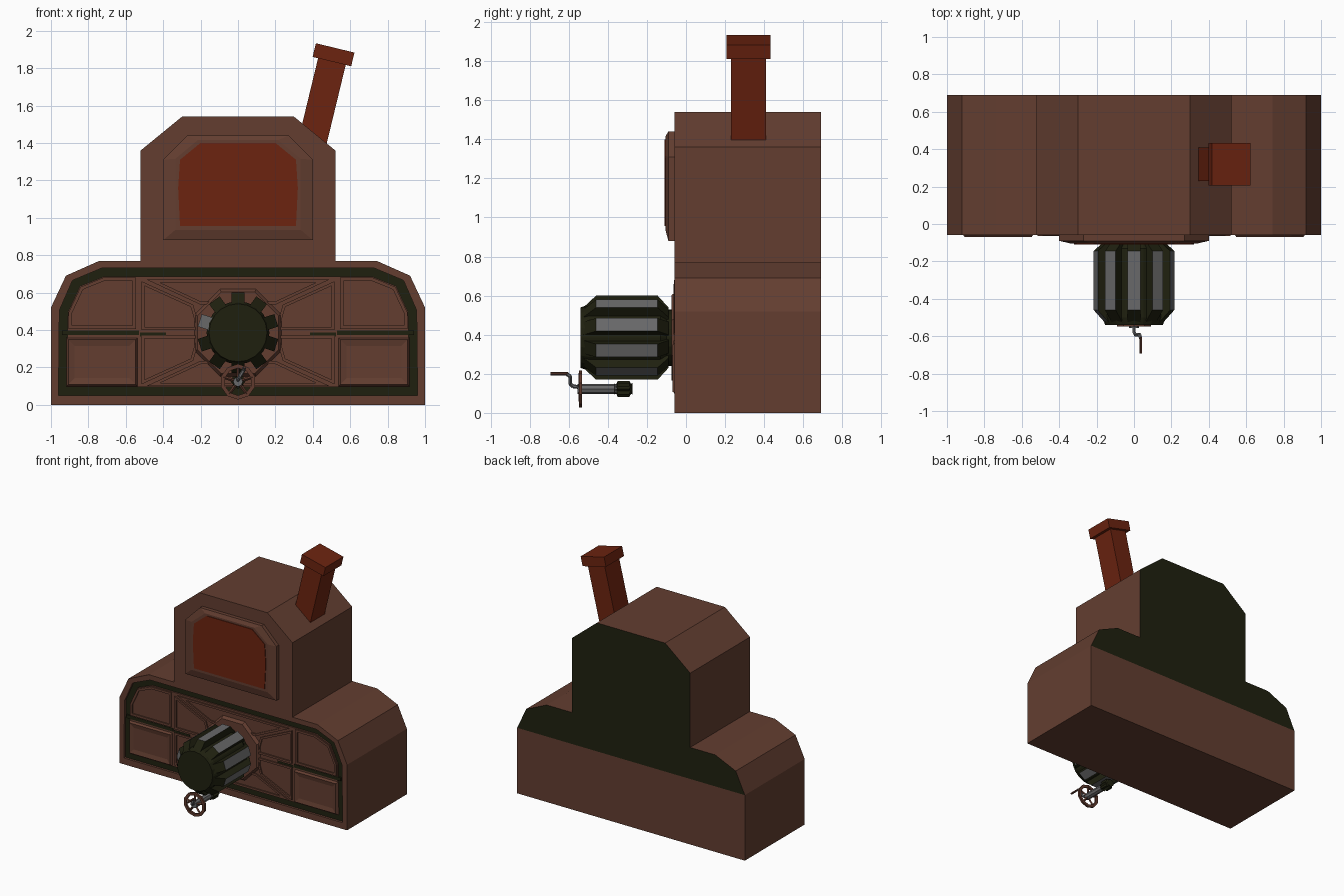
import bpy, bmesh, math
from mathutils import Vector

if "Cube" in bpy.data.objects:
    bpy.data.objects.remove(bpy.data.objects["Cube"])


def material(name, rgb):
    m = bpy.data.materials.new(name)
    m.diffuse_color = (*rgb, 1)
    m.use_nodes = True
    m.node_tree.nodes["Principled BSDF"].inputs["Base Color"].default_value = m.diffuse_color
    return m


BROWN = material("brown clay", (0.125, 0.048, 0.030))
GREEN = material("dark green", (0.0137, 0.0145, 0.0048))
RUST = material("rust red", (0.150, 0.017, 0.005))
GREY = material("grey steel", (0.140, 0.140, 0.142))
WOOD = material("handle brown", (0.115, 0.042, 0.026))


def loft(name, loops, mats, cyclic=False, rule=None, cut_z=None):
    """Bridge 3D loops of equal length; cap the ends, or join last to first."""
    bm = bmesh.new()
    rows = [[bm.verts.new(p) for p in loop] for loop in loops]
    n = len(rows[0])
    pairs = list(zip(rows, rows[1:]))
    if cyclic:
        pairs.append((rows[-1], rows[0]))
    else:
        bm.faces.new(rows[0])
        bm.faces.new(rows[-1])
    for a, b in pairs:
        for i in range(n):
            j = (i + 1) % n
            bm.faces.new((a[i], a[j], b[j], b[i]))
    if cut_z is not None:
        bmesh.ops.bisect_plane(bm, geom=bm.verts[:] + bm.edges[:] + bm.faces[:],
                               plane_co=(0, 0, cut_z), plane_no=(0, 0, 1))
    bmesh.ops.recalc_face_normals(bm, faces=bm.faces)
    if rule:
        for f in bm.faces:
            f.material_index = rule(f)
    me = bpy.data.meshes.new(name)
    bm.to_mesh(me)
    bm.free()
    for m in mats:
        me.materials.append(m)
    ob = bpy.data.objects.new(name, me)
    bpy.context.collection.objects.link(ob)
    return ob


def at(outline, y):
    return [(x, y, z) for x, z in outline]


def mirrored(half):
    return half + [(-x, z) for x, z in reversed(half)]


def circle(r, n, cx=0, cz=0, turn=90):
    return [(cx + r * math.cos(math.radians(turn) + math.tau * i / n),
             cz + r * math.sin(math.radians(turn) + math.tau * i / n)) for i in range(n)]


def inset(outline, d):
    """Shrink a convex outline by distance d."""
    n = len(outline)
    c = sum((Vector(p) for p in outline), Vector((0, 0))) / n
    lines = []
    for i in range(n):
        a, b = Vector(outline[i]), Vector(outline[(i + 1) % n])
        t = (b - a).normalized()
        nrm = Vector((-t.y, t.x))
        if nrm.dot(c - a) < 0:
            nrm = -nrm
        lines.append((nrm, nrm.dot(a) + d))
    out = []
    for i in range(n):
        (n1, d1), (n2, d2) = lines[i - 1], lines[i]
        det = n1.x * n2.y - n1.y * n2.x
        out.append(((d1 * n2.y - d2 * n1.y) / det, (n1.x * d2 - n2.x * d1) / det))
    return out


def ring(name, outer, inner, y_back, y_front, mat):
    return loft(name, [at(outer, y_back), at(outer, y_front),
                       at(inner, y_front), at(inner, y_back)], [mat], cyclic=True)


def rod(name, p, q, r, n, mat):
    p, q = Vector(p), Vector(q)
    rot = (q - p).to_track_quat('Z', 'Y')
    disc = [rot @ Vector((x, z, 0)) for x, z in circle(r, n)]
    return loft(name, [[p + v for v in disc], [q + v for v in disc]], [mat])


# Body: wide base and tall oven block, green on the upper back
back_rule = lambda f: int(f.normal.y > 0.9 and f.calc_center_median().z > 0.52)
base = mirrored([(1, 0), (1, 0.52), (0.92, 0.69), (0.74, 0.77)])
oven = mirrored([(0.52, 0.77), (0.52, 1.36), (0.30, 1.54)])
loft("base_block", [at(base, -0.04), at(base, 0.69)], [BROWN, GREEN], rule=back_rule, cut_z=0.52)
loft("oven_block", [at(oven, -0.06), at(oven, 0.69)], [BROWN, GREEN], rule=back_rule)

# Base front: rim, sunken green band, inner panel
band = mirrored([(0.96, 0.05), (0.955, 0.505), (0.885, 0.665), (0.73, 0.73)])
panel = mirrored([(0.915, 0.095), (0.91, 0.495), (0.845, 0.635), (0.72, 0.685)])
ring("base_rim", base, band, -0.04, -0.06, BROWN)
loft("green_band", [at(band, -0.038), at(band, -0.042)], [GREEN])
loft("inner_panel", [at(panel, -0.04), at(panel, -0.053)], [BROWN])

# Panels repeated on both sides
for s, side in ((1, "right"), (-1, "left")):
    flip = lambda pts: [(s * x, z) for x, z in pts]
    low = flip([(0.535, 0.097), (0.918, 0.097), (0.918, 0.36), (0.535, 0.36)])
    loft(f"{side}_lower_panel", [at(low, -0.05), at(inset(low, 0.012), -0.070),
                                 at(inset(low, 0.045), -0.062)], [BROWN])
    up = flip([(0.545, 0.405), (0.905, 0.405), (0.905, 0.495), (0.842, 0.63),
               (0.72, 0.68), (0.545, 0.68)])
    ring(f"{side}_upper_frame", up, inset(up, 0.018), -0.05, -0.062, BROWN)
    strip = flip([(0.53, 0.372), (0.94, 0.372), (0.94, 0.398), (0.53, 0.398)])
    loft(f"{side}_green_strip", [at(strip, -0.045), at(strip, -0.056)], [GREEN])
    dash = flip([(0.385, 0.366), (0.525, 0.366), (0.525, 0.386), (0.385, 0.386)])
    loft(f"{side}_green_dash", [at(dash, -0.05), at(dash, -0.056)], [GREEN])
    for v, part in ((1, "top"), (-1, "bottom")):
        wing = flip([(x, 0.385 + v * z) for x, z in
                     ((0.515, 0.015), (0.515, 0.275), (0.24, 0.15), (0.20, 0.015))])
        ring(f"{side}_{part}_wing_frame", wing, inset(wing, 0.016), -0.05, -0.063, BROWN)

# Upper and lower middle frames
for v, part in ((1, "top"), (-1, "bottom")):
    mid = [(x, 0.385 + v * z) for x, z in mirrored([(0.49, 0.285), (0.20, 0.15)])]
    ring(f"{part}_middle_frame", mid, inset(mid, 0.016), -0.05, -0.062, BROWN)

# Octagonal drum mount
loft("drum_mount", [at(circle(0.255, 8, 0, 0.385, 112.5), -0.05),
                    at(circle(0.235, 8, 0, 0.385, 112.5), -0.075)], [BROWN])

# Oven window with bevelled frame and rust pane
frame = mirrored([(0.40, 0.88), (0.40, 1.31), (0.27, 1.44)])
pane = mirrored([(0.31, 0.955), (0.32, 1.16), (0.31, 1.31), (0.20, 1.40)])
slim = mirrored([(0.335, 0.935), (0.335, 1.315), (0.215, 1.415)])
loft("window_frame", [at(frame, -0.055), at(frame, -0.09), at(slim, -0.105)], [BROWN])
loft("window_pane", [at(pane, -0.10), at(pane, -0.11)], [RUST])

# Leaning chimney with cap
axis = Vector((0.235, 0, 0.972)).normalized()
across = Vector((axis.z, 0, -axis.x))
neck = Vector((0.502, 0.32, 1.835))


def chimney_part(name, t0, t1, hx, hy):
    loops = [[neck + axis * t + across * a * hx + Vector((0, b * hy, 0))
              for a, b in ((1, 1), (1, -1), (-1, -1), (-1, 1))] for t in (t0, t1)]
    loft(name, loops, [RUST])


chimney_part("chimney", -0.50, 0.01, 0.076, 0.09)
chimney_part("chimney_cap", 0, 0.075, 0.106, 0.113)

# Drum with ten ribs, grey on their outer faces
C = Vector((0, 0, 0.385))
loft("drum_core", [at(circle(0.145, 20, 0, 0.385), -0.06), at(circle(0.145, 20, 0, 0.385), -0.10),
                   at(circle(0.168, 20, 0, 0.385), -0.13), at(circle(0.168, 20, 0, 0.385), -0.50),
                   at(circle(0.155, 20, 0, 0.385), -0.54)], [GREEN])
for k in range(10):
    a = math.radians(90 + 36 * k)
    out = Vector((math.cos(a), 0, math.sin(a)))
    side = Vector((-out.z, 0, out.x))
    prof = ((0.12, -0.53), (0.15, -0.53), (0.215, -0.46), (0.215, -0.145), (0.155, -0.09), (0.12, -0.09))
    loops = [[C + out * r + side * w + Vector((0, y, 0)) for r, y in prof] for w in (-0.035, 0.035)]
    grey = lambda f: int(f.normal.dot(out) > 0.95 or
                         (k == 2 and f.normal.y < -0.5 and f.normal.dot(out) > 0.3))
    loft(f"drum_rib_{k + 1}", loops, [GREEN, GREY], rule=grey)

# Hand wheel with spokes, shaft and gear
Z = 0.123
ring("hand_wheel_rim", circle(0.095, 10, 0, Z), circle(0.073, 10, 0, Z), -0.532, -0.548, WOOD)
for k, (x, z) in enumerate(circle(0.08, 5, 0, Z)):
    rod(f"wheel_spoke_{k + 1}", (0, -0.54, Z), (x, -0.54, z), 0.009, 4, WOOD)
rod("wheel_shaft", (0, -0.555, Z), (0, -0.34, Z), 0.026, 8, GREY)
gear = [(0 + r * math.cos(math.tau * i / 16), Z + r * math.sin(math.tau * i / 16))
        for i, r in enumerate((0.041, 0.030) * 8)]
loft("shaft_gear", [at(inset(circle(0.041, 16, 0, Z), 0.012), -0.365), at(gear, -0.35),
                    at(gear, -0.29), at(inset(circle(0.041, 16, 0, Z), 0.012), -0.275)], [GREEN])

# Crank
path = [(0, -0.55, Z + 0.01), (0, -0.578, Z + 0.012), (0.008, -0.592, Z + 0.025),
        (0.03, -0.592, 0.185), (0.035, -0.61, 0.2)]
for k, (p, q) in enumerate(zip(path, path[1:])):
    rod(f"crank_arm_{k + 1}", p, q, 0.010, 6, GREY)
rod("crank_handle", (0.035, -0.605, 0.2), (0.035, -0.693, 0.2), 0.008, 6, WOOD)
